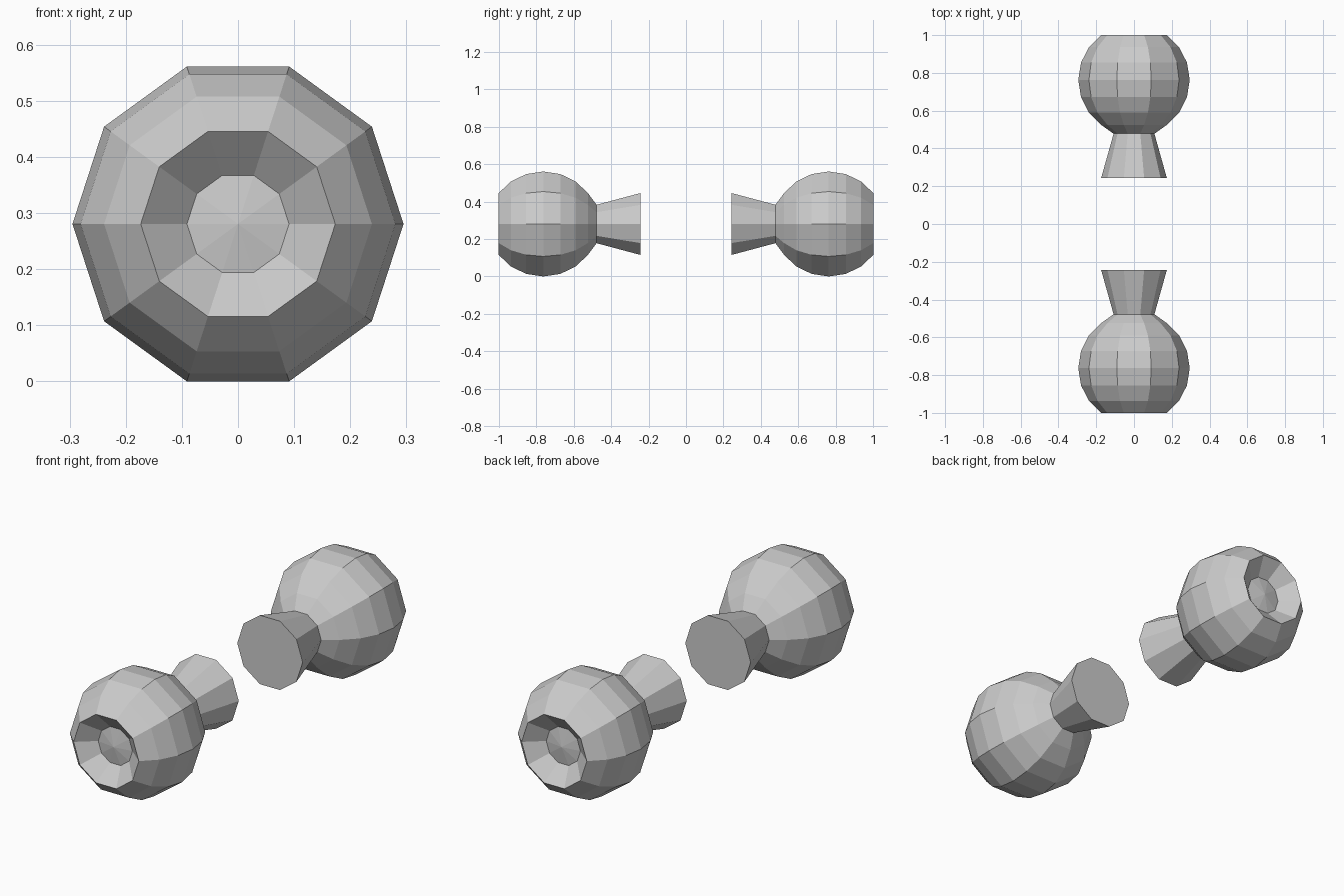
import bpy, bmesh
from math import sin, cos, radians

if "Cube" in bpy.data.objects:
    bpy.data.objects.remove(bpy.data.objects["Cube"])

SIDES = 10
R = 0.295                       # ball radius
CY = 0.763                      # ball centre distance from the middle
CZ = R * sin(radians(72))       # axis height so the flat side rests on z = 0

# Profile (radius, y) from the flared foot, over the ball, into the dished end
profile = [(0.174, 0.243), (0.108, 0.478)]
profile += [(R * cos(radians(a)), CY + R * sin(radians(a)))
            for a in range(-54, 55, 18)]
profile += [(0.091, 0.932)]
POLE_Y = 0.946


def build_knob(name, side):
    bm = bmesh.new()
    rings = [[bm.verts.new((r * cos(radians(36 * i)), side * y,
                            CZ + r * sin(radians(36 * i))))
              for i in range(SIDES)] for r, y in profile]
    # side walls
    for a, b in zip(rings, rings[1:]):
        for i in range(SIDES):
            j = (i + 1) % SIDES
            bm.faces.new((a[i], a[j], b[j], b[i]))
    # flat foot cap
    bm.faces.new(rings[0])
    # shallow raised cone at the bottom of the dish
    pole = bm.verts.new((0, side * POLE_Y, CZ))
    for i in range(SIDES):
        bm.faces.new((rings[-1][i], rings[-1][(i + 1) % SIDES], pole))
    bmesh.ops.recalc_face_normals(bm, faces=bm.faces)
    mesh = bpy.data.meshes.new(name)
    bm.to_mesh(mesh)
    bm.free()
    bpy.context.collection.objects.link(bpy.data.objects.new(name, mesh))


# Mirrored pair
build_knob("front_knob", -1)
build_knob("back_knob", 1)
